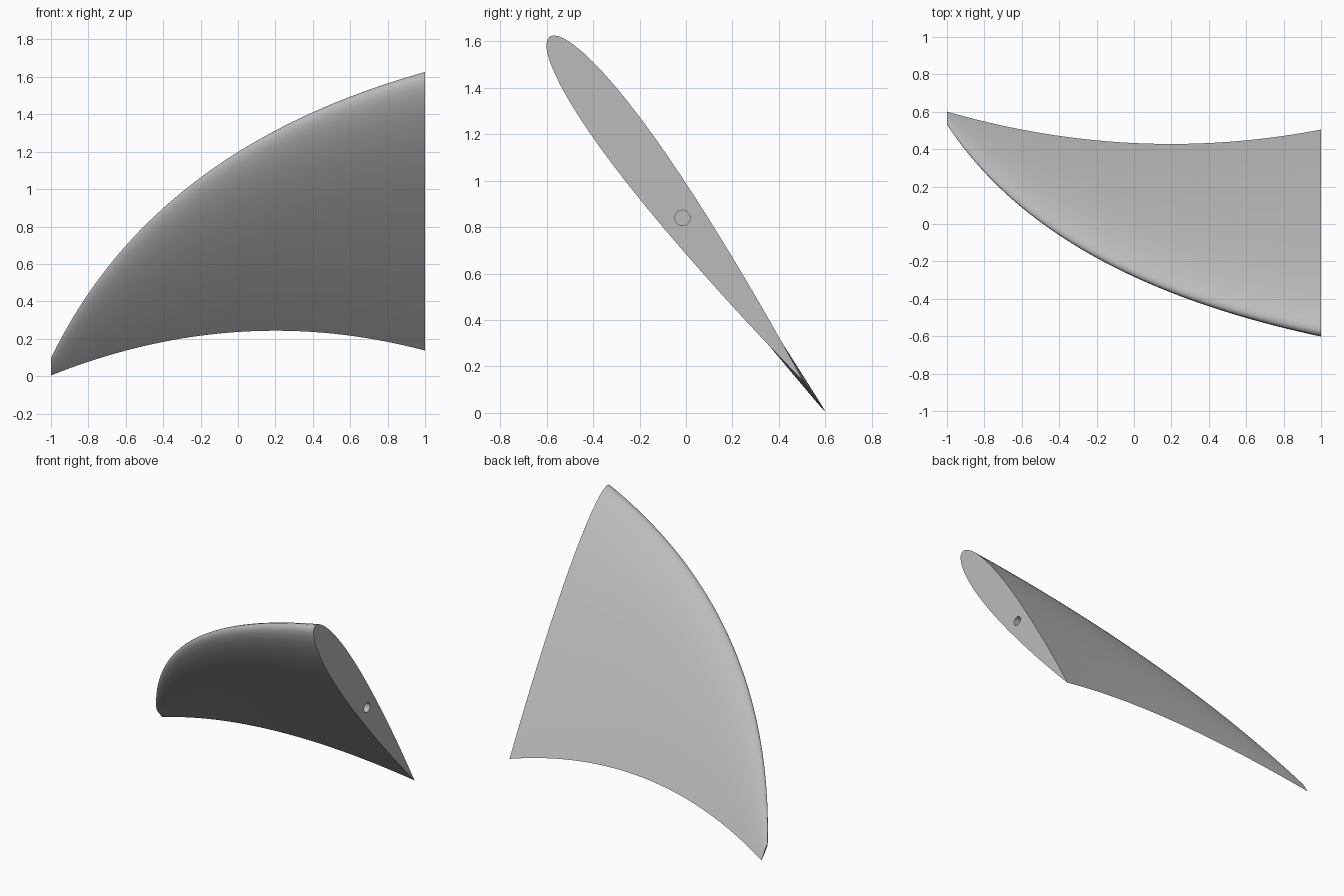
import bpy, bmesh, math
from mathutils import Vector, Matrix

if "Cube" in bpy.data.objects:
    bpy.data.objects.remove(bpy.data.objects["Cube"], do_unlink=True)

SPANS, HALF = 56, 28                       # stations along span, points per side
CHORD = Vector((0, -0.593, 0.805))         # from trailing to leading edge
NORMAL = Vector((0, 0.805, 0.593))         # across the thickness

grey = bpy.data.materials.new("plain grey")
grey.use_nodes = True
colour = (0.5, 0.5, 0.5, 1)
grey.diffuse_color = colour
grey.node_tree.nodes["Principled BSDF"].inputs["Base Color"].default_value = colour


def half_thickness(c):
    """Symmetric aerofoil, c measured from the leading edge (0 to 1)."""
    return 0.585 * (0.2969 * math.sqrt(c) - 0.126 * c - 0.3516 * c**2
                    + 0.2843 * c**3 - 0.1036 * c**4)


def section(t):
    """One aerofoil ring; t runs from tip to root."""
    a, b, c = (1 - t)**2, 2 * t * (1 - t), t * t
    x = -a - 0.46 * b + c
    lead_z = 0.095 * a + 1.215 * b + 1.62 * c
    trail = Vector((x, 0.428 + 0.12 * (x - 0.2)**2, 0.243 - 0.166 * (x - 0.2)**2))
    length = (lead_z - trail.z) / CHORD.z
    ring = []
    for i in range(2 * HALF):
        pos = (1 + math.cos(math.pi * i / HALF)) / 2
        side = 1 if i < HALF else -1
        ring.append(trail + CHORD * length * (1 - pos)
                    + NORMAL * length * side * half_thickness(pos))
    return ring


# Swept fin lofted from tip to root
bm = bmesh.new()
rings = [[bm.verts.new(p) for p in section(k / SPANS)] for k in range(SPANS + 1)]
for r, s in zip(rings, rings[1:]):
    for i in range(2 * HALF):
        j = (i + 1) % (2 * HALF)
        bm.faces.new((r[i], r[j], s[j], s[i]))
bm.faces.new(rings[0])
bm.faces.new(rings[-1])
bmesh.ops.recalc_face_normals(bm, faces=bm.faces)
mesh = bpy.data.meshes.new("fin")
bm.to_mesh(mesh)
bm.free()
fin = bpy.data.objects.new("fin", mesh)
bpy.context.collection.objects.link(fin)
mesh.materials.append(grey)

# Round mounting hole in the root face
bpy.ops.mesh.primitive_cylinder_add(vertices=32, radius=0.033, depth=0.6,
                                    location=(1, -0.015, 0.84),
                                    rotation=(0, math.pi / 2, 0))
cutter = bpy.context.object
cutter.name = "hole_cutter"
cutter.hide_render = True
cutter.data.materials.append(grey)
cut = fin.modifiers.new("mounting hole", 'BOOLEAN')
cut.operation, cut.solver, cut.object = 'DIFFERENCE', 'EXACT', cutter

bpy.ops.object.select_all(action='DESELECT')
fin.select_set(True)
bpy.context.view_layer.objects.active = fin
bpy.ops.object.modifier_apply(modifier=cut.name)
bpy.data.objects.remove(cutter, do_unlink=True)
bpy.ops.object.shade_smooth_by_angle(angle=math.radians(35))
